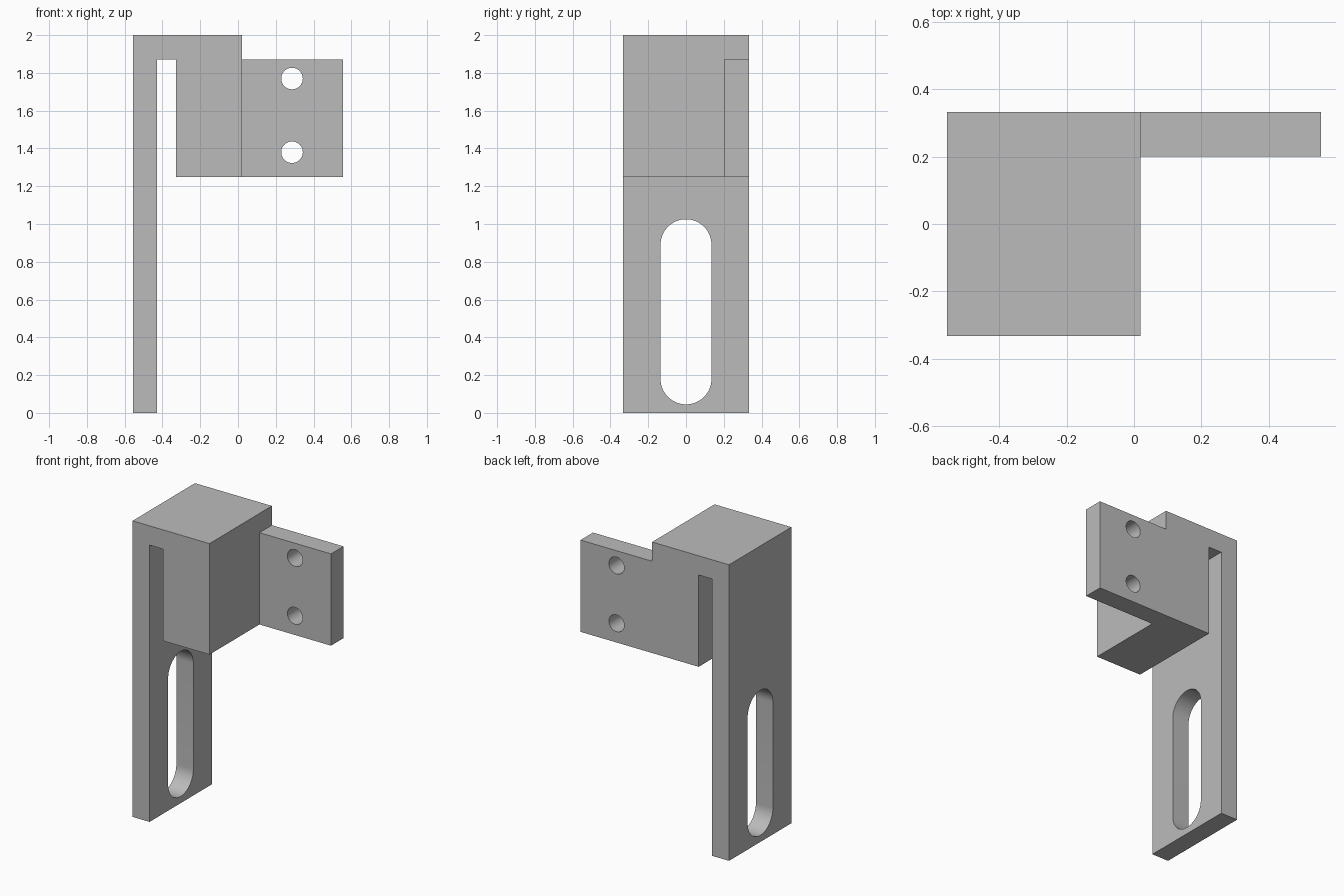
import bpy, bmesh
from math import pi, cos, sin, radians
from mathutils import Vector

cube = bpy.data.objects.get("Cube")
if cube:
    bpy.data.objects.remove(cube, do_unlink=True)

grey = bpy.data.materials.new("plain grey")
grey.use_nodes = True
colour = (0.5, 0.5, 0.5, 1)
grey.diffuse_color = colour
grey.node_tree.nodes["Principled BSDF"].inputs["Base Color"].default_value = colour


def extrude(name, points, direction):
    """Solid made by sweeping a closed 3D outline along a direction."""
    bm = bmesh.new()
    face = bm.faces.new([bm.verts.new(p) for p in points])
    swept = bmesh.ops.extrude_face_region(bm, geom=[face])["geom"]
    bmesh.ops.translate(bm, vec=Vector(direction),
                        verts=[v for v in swept if isinstance(v, bmesh.types.BMVert)])
    bmesh.ops.recalc_face_normals(bm, faces=bm.faces)
    mesh = bpy.data.meshes.new(name)
    bm.to_mesh(mesh)
    bm.free()
    mesh.materials.append(grey)
    obj = bpy.data.objects.new(name, mesh)
    bpy.context.collection.objects.link(obj)
    return obj


def arc(radius, start, end, steps):
    return [(radius * cos(start + (end - start) * i / steps),
             radius * sin(start + (end - start) * i / steps)) for i in range(steps + 1)]


def combine(target, tool, operation):
    """Apply a boolean and discard the tool object."""
    tool.hide_render = True
    mod = target.modifiers.new(operation, 'BOOLEAN')
    mod.operation = operation
    mod.solver = 'EXACT'
    mod.object = tool
    bpy.context.view_layer.objects.active = target
    bpy.ops.object.modifier_apply(modifier=mod.name)
    bpy.data.objects.remove(tool, do_unlink=True)


left, right, depth = -0.555, 0.555, 0.333
body_right, body_bottom, step = 0.02, 1.25, 1.87

# Hook-shaped body: long leg, top bridge and solid block
hook = [(left, 0), (-0.428, 0), (-0.428, step), (-0.328, step),
        (-0.328, body_bottom), (body_right, body_bottom), (body_right, 2), (left, 2)]
bracket = extrude("bracket", [(x, -depth, z) for x, z in hook], (0, 2 * depth, 0))

# Side mounting plate, flush with the back and bottom of the block
plate = [(-0.1, body_bottom), (right, body_bottom), (right, step), (-0.1, step)]
combine(bracket, extrude("mounting_plate", [(x, 0.2, z) for x, z in plate],
                         (0, depth - 0.2, 0)), 'UNION')

# Two screw holes through the plate
for height in (1.38, 1.77):
    ring = arc(0.057, 0, 2 * pi, 48)[:-1]
    hole = extrude("hole_cutter", [(0.286 + x, 0.1, height + z) for x, z in ring], (0, 0.4, 0))
    combine(bracket, hole, 'DIFFERENCE')

# Long rounded adjustment slot through the leg
low, high, radius = 0.18, 0.89, 0.135
outline = [(y, z + high) for y, z in arc(radius, 0, pi, 32)]
outline += [(y, z + low) for y, z in arc(radius, pi, 2 * pi, 32)]
slot = extrude("slot_cutter", [(-0.7, y, z) for y, z in outline], (0.4, 0, 0))
combine(bracket, slot, 'DIFFERENCE')

# Smooth bores, crisp edges
bpy.ops.object.select_all(action='DESELECT')
bracket.select_set(True)
bpy.context.view_layer.objects.active = bracket
bpy.ops.object.shade_smooth_by_angle(angle=radians(30))
